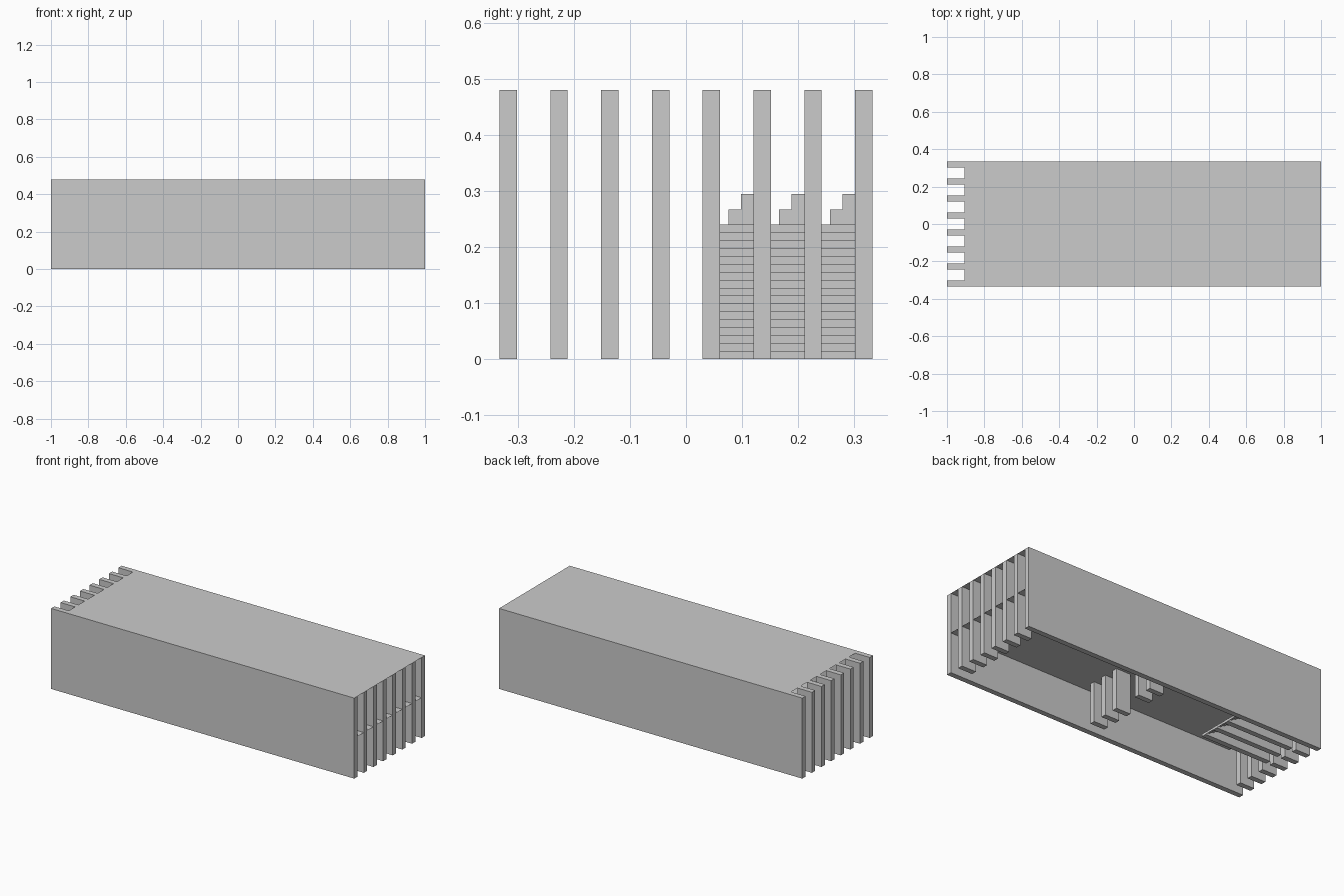
import bpy

if "Cube" in bpy.data.objects:
    bpy.data.objects.remove(bpy.data.objects["Cube"])

L, W, H, F = 1.0, 0.333, 0.48, 0.24   # half length, half width, height, floor level
T, PITCH, D = 0.031, 0.0907, 0.095    # fin thickness, fin spacing, fin depth


def mesh(name, verts, faces):
    me = bpy.data.meshes.new(name)
    me.from_pydata(verts, [], faces)
    ob = bpy.data.objects.new(name, me)
    bpy.context.collection.objects.link(ob)
    return ob


def box(name, x0, x1, y0, y1, z0, z1):
    v = [(x, y, z) for x in (x0, x1) for y in (y0, y1) for z in (z0, z1)]
    return mesh(name, v, [(0, 1, 3, 2), (4, 6, 7, 5), (0, 4, 5, 1),
                          (2, 3, 7, 6), (0, 2, 6, 4), (1, 5, 7, 3)])


def sheet(name, rects, z):
    v, f = [], []
    for x0, x1, y0, y1 in rects:
        n = len(v)
        v += [(x0, y0, z), (x1, y0, z), (x1, y1, z), (x0, y1, z)]
        f.append((n, n + 1, n + 2, n + 3))
    return mesh(name, v, f)


def prism(name, profile, y0, y1):
    n = len(profile)
    v = [(x, y, z) for y in (y0, y1) for x, z in profile]
    f = [tuple(range(n)), tuple(range(2 * n - 1, n - 1, -1))]
    f += [(i, i + n, (i + 1) % n + n, (i + 1) % n) for i in range(n)]
    return mesh(name, v, f)


def fin_y(i):
    return -W + i * PITCH


# long side walls
box("front_wall", -L, L, -W, -W + T, 0, H)
box("back_wall", -L, L, W - T, W, 0, H)

# end fins and the middle row of columns
for i in range(1, 7):
    y = fin_y(i)
    box("left_fin", -L, -L + D, y, y + T, 0, H)
    box("right_fin", L - D, L, y, y + T, 0, H)
    if i != 4:
        box("middle_column", 0.0, D, y, y + T, 0, H)

# stair layout: foot at XA, head at XB
XA, XB, N = -0.44, -0.88, 17
XE = -L + D
YS = fin_y(4)

# thin roof, and upper floor with a stair opening
sheet("roof", [(XE, L, -W, W)], H)
sheet("upper_floor", [(XE, L, -W + T, YS), (XA, L, YS, W - T),
                      (XE, XB, YS, W - T)], F)

# three flights between sloping side walls
for k in range(4, 7):
    y0, y1 = fin_y(k) + T, fin_y(k + 1)
    pts = []
    for s in range(N):
        x = XA + (XB - XA) * s / N
        pts += [(x, F * s / N), (x, F * (s + 1) / N)]
    pts.append((XB, F))
    v = [(x, y, z) for x, z in pts for y in (y0, y1)]
    mesh("stair_flight", v, [(2 * i, 2 * i + 1, 2 * i + 3, 2 * i + 2)
                             for i in range(len(pts) - 1)])
    prism("stair_side_wall", [(XA, 0), (XA, 0.015), (XB, F), (XB, 0)],
          fin_y(k), y0)
    # small sideways steps at the head of the flight
    box("head_step_low", XE, XB, y0 + 0.015, y0 + 0.037, F, 0.267)
    box("head_step_high", XE, XB, y0 + 0.037, y1, F, 0.295)
